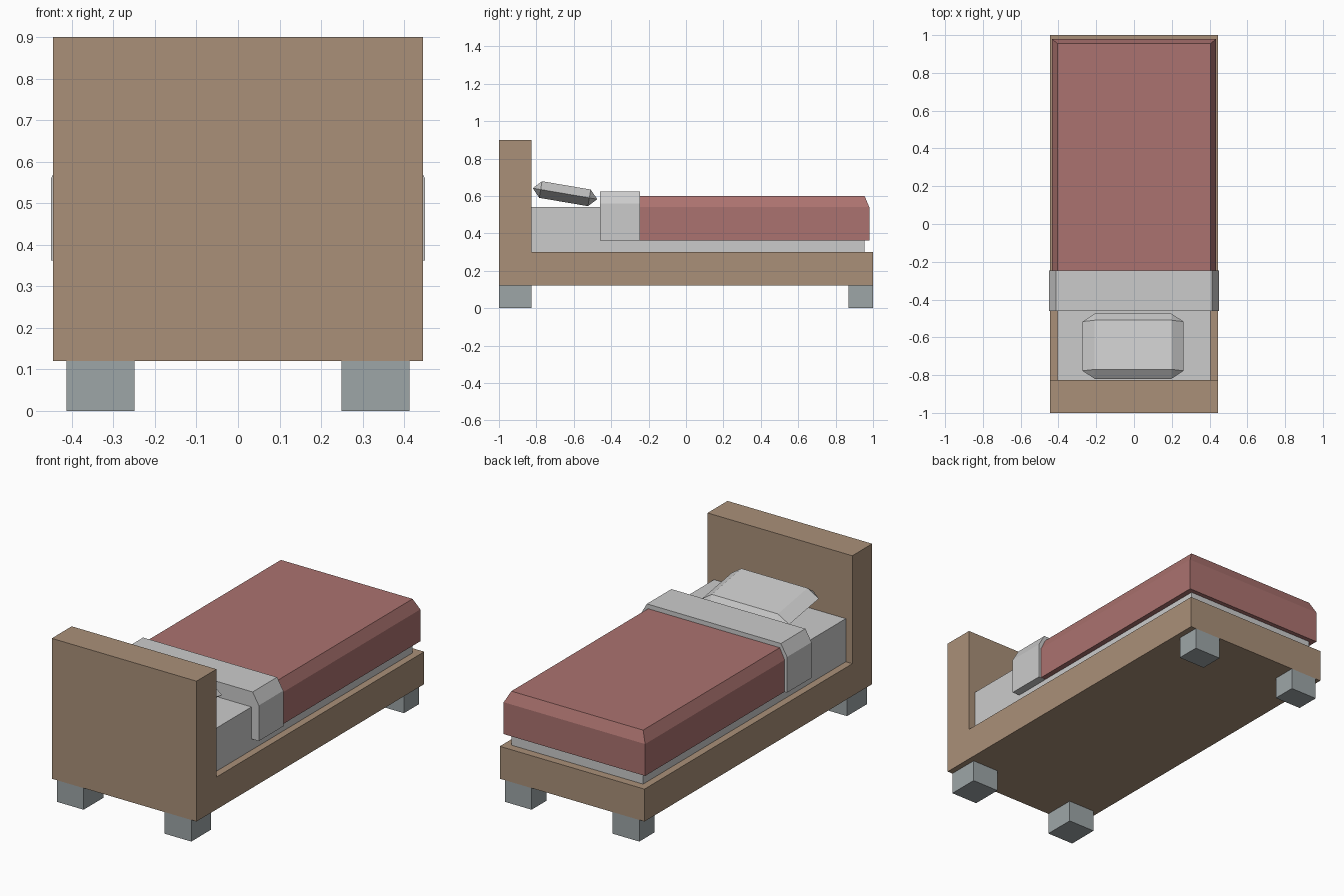
import bpy, bmesh, math
from mathutils import Matrix, Vector

if "Cube" in bpy.data.objects:
    bpy.data.objects.remove(bpy.data.objects["Cube"])


def material(name, rgb):
    m = bpy.data.materials.new(name)
    m.diffuse_color = (*rgb, 1)
    m.use_nodes = True
    m.node_tree.nodes["Principled BSDF"].inputs["Base Color"].default_value = m.diffuse_color
    return m


def finish(name, bm, mat=None):
    bmesh.ops.recalc_face_normals(bm, faces=bm.faces)
    mesh = bpy.data.meshes.new(name)
    bm.to_mesh(mesh)
    bm.free()
    ob = bpy.data.objects.new(name, mesh)
    bpy.context.collection.objects.link(ob)
    if mat:
        mesh.materials.append(mat)
    return ob


def box_bm(lo, hi):
    bm = bmesh.new()
    bmesh.ops.create_cube(bm, size=1)
    lo, hi = Vector(lo), Vector(hi)
    for v in bm.verts:
        v.co = [(lo[i] + hi[i]) / 2 + v.co[i] * (hi[i] - lo[i]) for i in range(3)]
    return bm


def extrude_bm(points, vec):
    bm = bmesh.new()
    face = bm.faces.new([bm.verts.new(p) for p in points])
    ext = bmesh.ops.extrude_face_region(bm, geom=[face], use_keep_orig=True)
    verts = [g for g in ext["geom"] if isinstance(g, bmesh.types.BMVert)]
    bmesh.ops.translate(bm, verts=verts, vec=vec)
    return bm


wood = material("wood", (0.40, 0.28, 0.19))
red = material("red_fabric", (0.41, 0.17, 0.16))
foot_grey = material("foot_grey", (0.34, 0.38, 0.39))

# L-shaped frame with headboard
side = [(-1, 0.12), (1, 0.12), (1, 0.30), (-0.825, 0.30), (-0.825, 0.90), (-1, 0.90)]
finish("bed_frame", extrude_bm([(-0.445, y, z) for y, z in side], (0.89, 0, 0)), wood)

# Four feet
for end, y0, y1 in (("front", -1, -0.825), ("back", 0.868, 1)):
    for label, x in (("left", -0.331), ("right", 0.331)):
        finish(f"{end}_{label}_foot",
               box_bm((x - 0.082, y0, 0), (x + 0.082, y1, 0.12)), foot_grey)

# Mattress
finish("mattress", box_bm((-0.405, -0.825, 0.30), (0.405, 0.955, 0.54)))

# Blanket: straight sides below a sloped rim at the sides and foot end
bm = box_bm((-0.435, -0.245, 0.363), (0.435, 0.98, 0.54))
top = max(bm.faces, key=lambda f: f.calc_center_median().z)
ext = bmesh.ops.extrude_face_region(bm, geom=[top])
bm.faces.remove(top)
for v in [g for g in ext["geom"] if isinstance(g, bmesh.types.BMVert)]:
    v.co.z = 0.60
    v.co.x = math.copysign(0.405, v.co.x)
    if v.co.y > 0:
        v.co.y = 0.955
finish("blanket", bm, red)

# Turned-down sheet fold across the bed
half = [(0.45, 0.362), (0.45, 0.56), (0.412, 0.625)]
arch = half + [(-x, z) for x, z in reversed(half)]
finish("sheet_fold", extrude_bm([(x, -0.46, z) for x, z in arch], (0, 0.215, 0)))

# Pillow: faceted cushion tilted towards the headboard
bm = bmesh.new()
for sx in (-1, 1):
    for sy in (-1, 1):
        for x, y, z in ((0.203, 0.132, 0.045), (0.203, 0.132, -0.045),
                        (0.268, 0.132, 0), (0.203, 0.175, 0)):
            bm.verts.new((sx * x, sy * y, z))
bmesh.ops.convex_hull(bm, input=bm.verts)
bmesh.ops.dissolve_limit(bm, angle_limit=0.01, verts=bm.verts, edges=bm.edges)
bm.transform(Matrix.Translation((-0.005, -0.647, 0.612)) @ Matrix.Rotation(math.radians(-9.7), 4, 'X'))
finish("pillow", bm)
